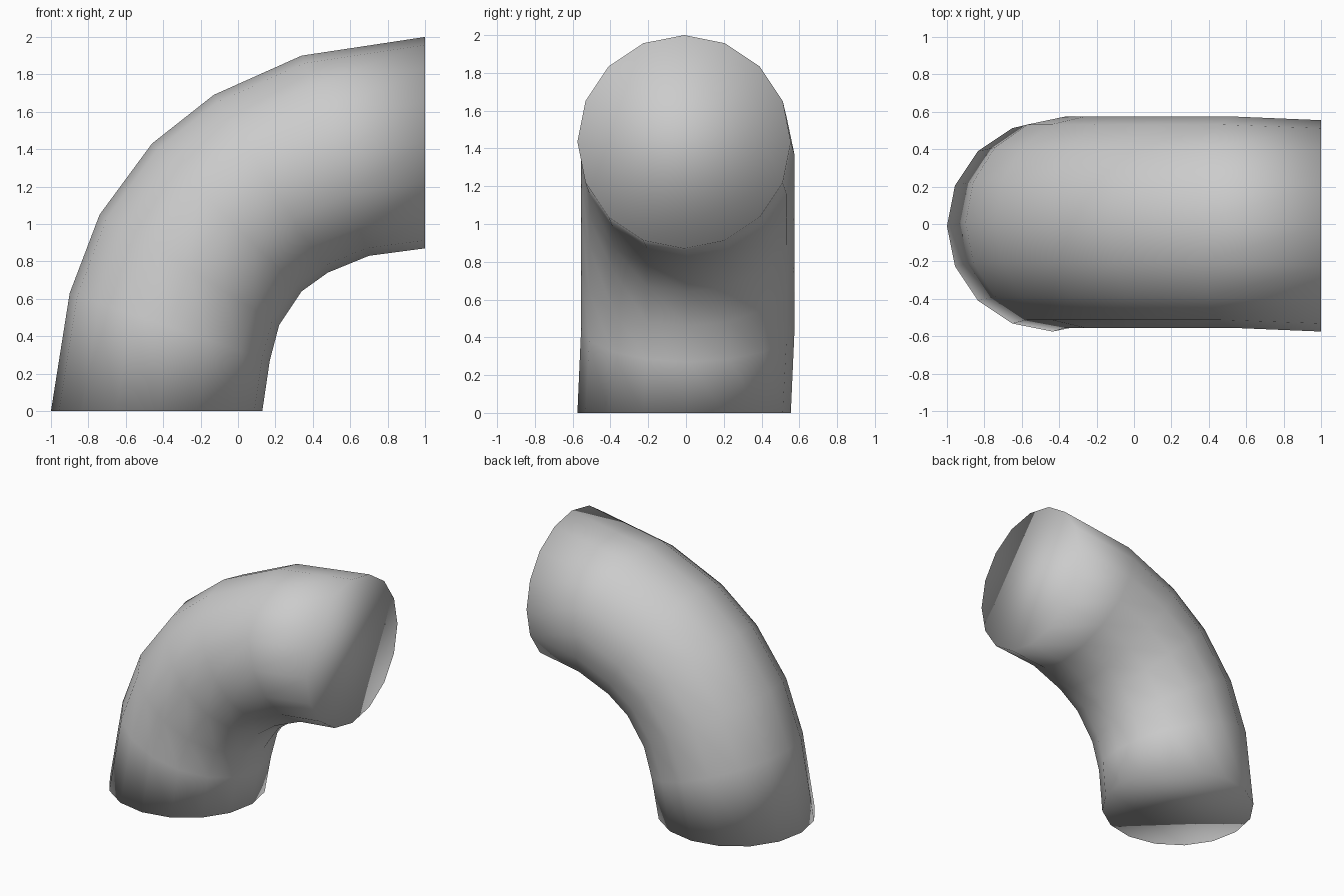
import bpy, bmesh, math
from mathutils import Vector

if "Cube" in bpy.data.objects:
    bpy.data.objects.remove(bpy.data.objects["Cube"])

SIDES = 16
RADIUS = 0.565
# Each ring: outer (x, z), inner (x, z), sideways centre y
RINGS = [
    ((-1.00, 0.00), (0.13, 0.00), -0.01),
    ((-0.90, 0.63), (0.17, 0.27), 0.01),
    ((-0.74, 1.05), (0.22, 0.46), 0.01),
    ((-0.46, 1.43), (0.34, 0.64), 0.01),
    ((-0.13, 1.69), (0.48, 0.74), 0.01),
    ((0.34, 1.90), (0.70, 0.83), 0.01),
    ((1.00, 2.00), (1.00, 0.87), -0.01),
]


def add_ring(bm, outer, inner, y):
    a = Vector((outer[0], y, outer[1]))
    b = Vector((inner[0], y, inner[1]))
    centre, arm = (a + b) / 2, (a - b) / 2
    side = Vector((0, RADIUS, 0))
    angles = [2 * math.pi * i / SIDES for i in range(SIDES)]
    return [bm.verts.new(centre + arm * math.cos(t) + side * math.sin(t)) for t in angles]


# Pipe wall: bridge neighbouring rings
bm = bmesh.new()
rings = [add_ring(bm, *r) for r in RINGS]
for lo, hi in zip(rings, rings[1:]):
    for i in range(SIDES):
        j = (i + 1) % SIDES
        bm.faces.new((lo[i], lo[j], hi[j], hi[i]))

# End caps, shaded smoothly with the wall
bm.faces.new(rings[0])
bm.faces.new(rings[-1])
bmesh.ops.recalc_face_normals(bm, faces=bm.faces[:])
for f in bm.faces:
    f.smooth = True

mesh = bpy.data.meshes.new("elbow_pipe")
bm.to_mesh(mesh)
bm.free()
bpy.context.collection.objects.link(bpy.data.objects.new("elbow_pipe", mesh))
